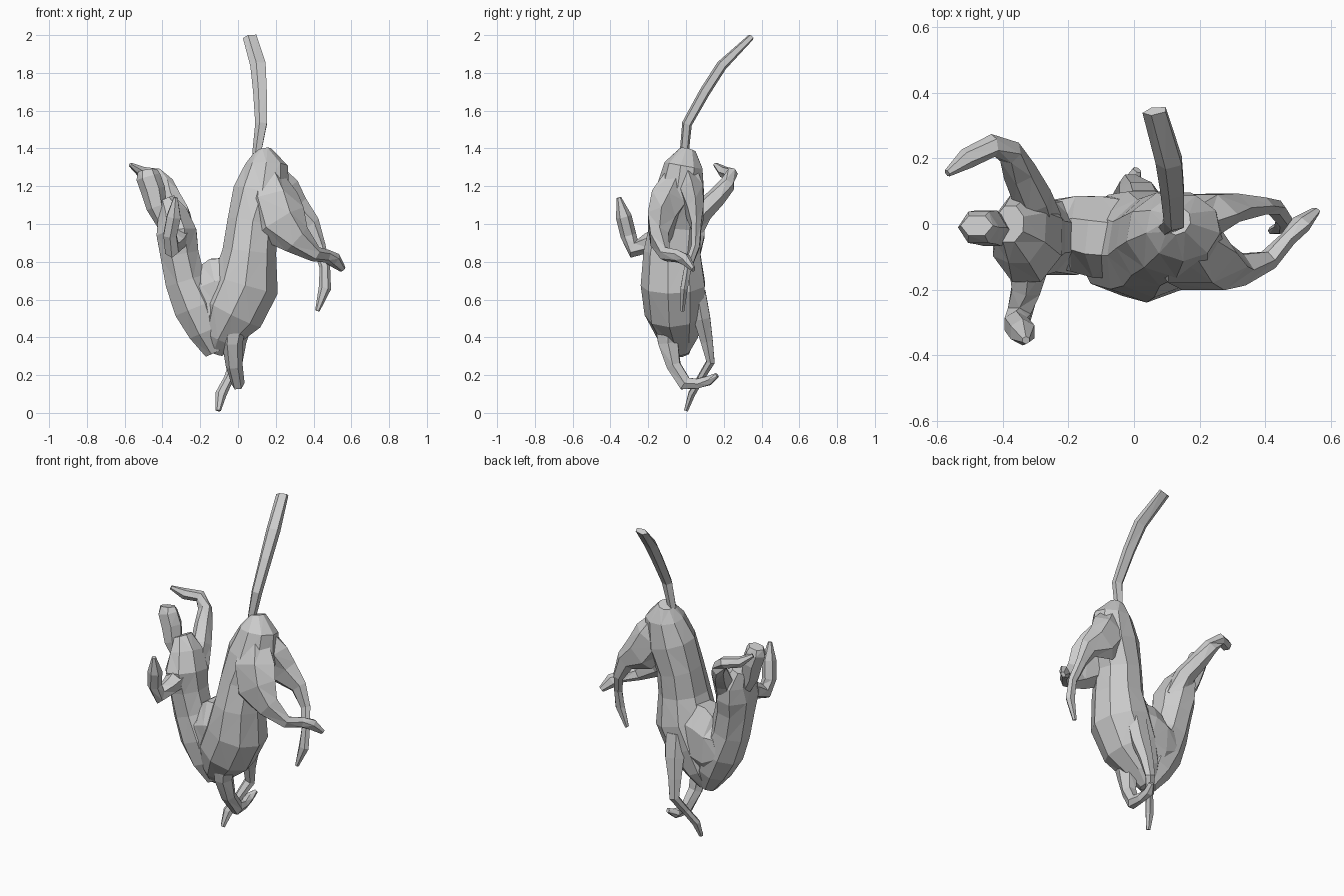
import bpy, bmesh, math
from mathutils import Vector


def loft(name, stations, sides=6, ref=(0, 1, 0), turn=0.5):
    """Faceted skin through stations (x, y, z, half width along ref, half depth)."""
    bm = bmesh.new()
    pts = [Vector(s[:3]) for s in stations]
    rings = []
    for i, s in enumerate(stations):
        a, b = pts[max(i - 1, 0)], pts[min(i + 1, len(pts) - 1)]
        t = (b - a).normalized()
        u = Vector(ref)
        u = (u - t * u.dot(t)).normalized()
        v = t.cross(u)
        ring = []
        for k in range(sides):
            ang = 2 * math.pi * (k + turn) / sides
            ring.append(bm.verts.new(pts[i] + u * math.cos(ang) * s[3] + v * math.sin(ang) * s[4]))
        rings.append(ring)
    for r0, r1 in zip(rings, rings[1:]):
        for k in range(sides):
            j = (k + 1) % sides
            bm.faces.new((r0[k], r0[j], r1[j], r1[k]))
    bm.faces.new(rings[0][::-1])
    bm.faces.new(rings[-1])
    bmesh.ops.triangulate(bm, faces=bm.faces[:])
    bmesh.ops.recalc_face_normals(bm, faces=bm.faces[:])
    me = bpy.data.meshes.new(name)
    bm.to_mesh(me)
    bm.free()
    ob = bpy.data.objects.new(name, me)
    bpy.context.collection.objects.link(ob)
    return ob


# Four-legged body, rump at the top and chest at the bottom
loft("body", [
    (0.13, 0.01, 1.39, .045, .045),
    (0.15, -0.01, 1.31, .105, .115),
    (0.125, -0.03, 1.16, .135, .155),
    (0.075, -0.05, 1.00, .14, .135),
    (0.06, -0.07, 0.85, .155, .145),
    (0.04, -0.065, 0.68, .175, .18),
    (-0.03, -0.06, 0.53, .16, .17),
    (-0.10, -0.04, 0.40, .11, .10),
    (-0.13, -0.03, 0.32, .05, .05)], 9)

# Withers filling the bend between body and torso
loft("withers", [
    (0.00, -0.05, 0.64, .13, .20),
    (-0.09, -0.04, 0.62, .135, .22),
    (-0.18, -0.03, 0.59, .125, .21),
    (-0.25, -0.03, 0.61, .11, .15)], 8)

# Upright torso rising from the chest
loft("torso", [
    (-0.12, -0.04, 0.32, .06, .06),
    (-0.17, -0.04, 0.43, .11, .10),
    (-0.22, -0.04, 0.56, .125, .13),
    (-0.28, -0.04, 0.70, .115, .115),
    (-0.31, -0.04, 0.84, .125, .11),
    (-0.325, -0.04, 0.95, .15, .115),
    (-0.345, -0.01, 1.05, .12, .085),
    (-0.38, 0.0, 1.13, .06, .05)], 8)

# Head
loft("head", [
    (-0.39, -0.02, 1.00, .04, .04),
    (-0.43, -0.02, 1.09, .055, .055),
    (-0.45, -0.01, 1.18, .06, .065),
    (-0.475, -0.01, 1.25, .055, .065),
    (-0.48, -0.005, 1.285, .035, .05)], 6)

# Arms
loft("left_arm", [
    (-0.29, 0.01, 0.94, .07, .07),
    (-0.31, 0.08, 1.06, .06, .06),
    (-0.35, 0.16, 1.14, .052, .052),
    (-0.38, 0.22, 1.21, .045, .04),
    (-0.43, 0.24, 1.265, .035, .035),
    (-0.51, 0.20, 1.275, .032, .032),
    (-0.57, 0.155, 1.315, .012, .012)], 6, (0, 0, 1))
loft("right_arm", [
    (-0.32, -0.10, 0.94, .075, .07),
    (-0.33, -0.20, 0.90, .05, .052),
    (-0.35, -0.275, 0.87, .042, .052),
    (-0.36, -0.305, 0.94, .04, .042),
    (-0.34, -0.33, 1.04, .042, .042),
    (-0.33, -0.355, 1.14, .012, .012)], 6, (1, 0, 0))

# Hind legs: thigh, hock, shank and hoof
loft("right_hind_leg", [
    (0.15, -0.03, 1.28, .07, .07),
    (0.18, -0.09, 1.13, .11, .14),
    (0.22, -0.13, 1.01, .085, .15),
    (0.31, -0.14, 0.92, .055, .085),
    (0.41, -0.11, 0.84, .032, .042),
    (0.47, -0.045, 0.83, .025, .035),
    (0.51, 0.00, 0.81, .028, .04),
    (0.555, 0.04, 0.76, .012, .018)], 6)
loft("left_hind_leg", [
    (0.16, 0.00, 1.29, .06, .07),
    (0.205, 0.03, 1.17, .07, .125),
    (0.28, 0.05, 1.06, .05, .11),
    (0.38, 0.055, 0.99, .03, .06),
    (0.43, 0.05, 0.88, .025, .035),
    (0.46, 0.01, 0.77, .022, .028),
    (0.46, -0.01, 0.66, .022, .033),
    (0.42, -0.02, 0.54, .012, .012)], 6)

# Front legs
loft("right_front_leg", [
    (-0.02, -0.10, 0.50, .08, .07),
    (-0.03, -0.095, 0.37, .06, .055),
    (-0.02, -0.065, 0.25, .042, .045),
    (0.00, -0.005, 0.155, .042, .035),
    (0.00, 0.06, 0.155, .03, .026),
    (-0.01, 0.12, 0.17, .027, .032),
    (0.01, 0.165, 0.20, .012, .015)], 6, (0, .6, .8))
loft("left_front_leg", [
    (0.03, 0.06, 0.64, .05, .07),
    (0.02, 0.085, 0.50, .05, .065),
    (0.00, 0.11, 0.38, .037, .045),
    (-0.01, 0.13, 0.27, .025, .034),
    (-0.05, 0.075, 0.18, .02, .026),
    (-0.09, 0.03, 0.10, .02, .03),
    (-0.105, 0.00, 0.012, .012, .014)], 6)

# Tail sweeping up and back
loft("tail", [
    (0.10, -0.01, 1.37, .025, .025),
    (0.125, 0.005, 1.53, .034, .028),
    (0.12, 0.10, 1.70, .04, .03),
    (0.11, 0.19, 1.84, .045, .03),
    (0.065, 0.345, 1.99, .04, .018)], 5, (1, 0, 0))
